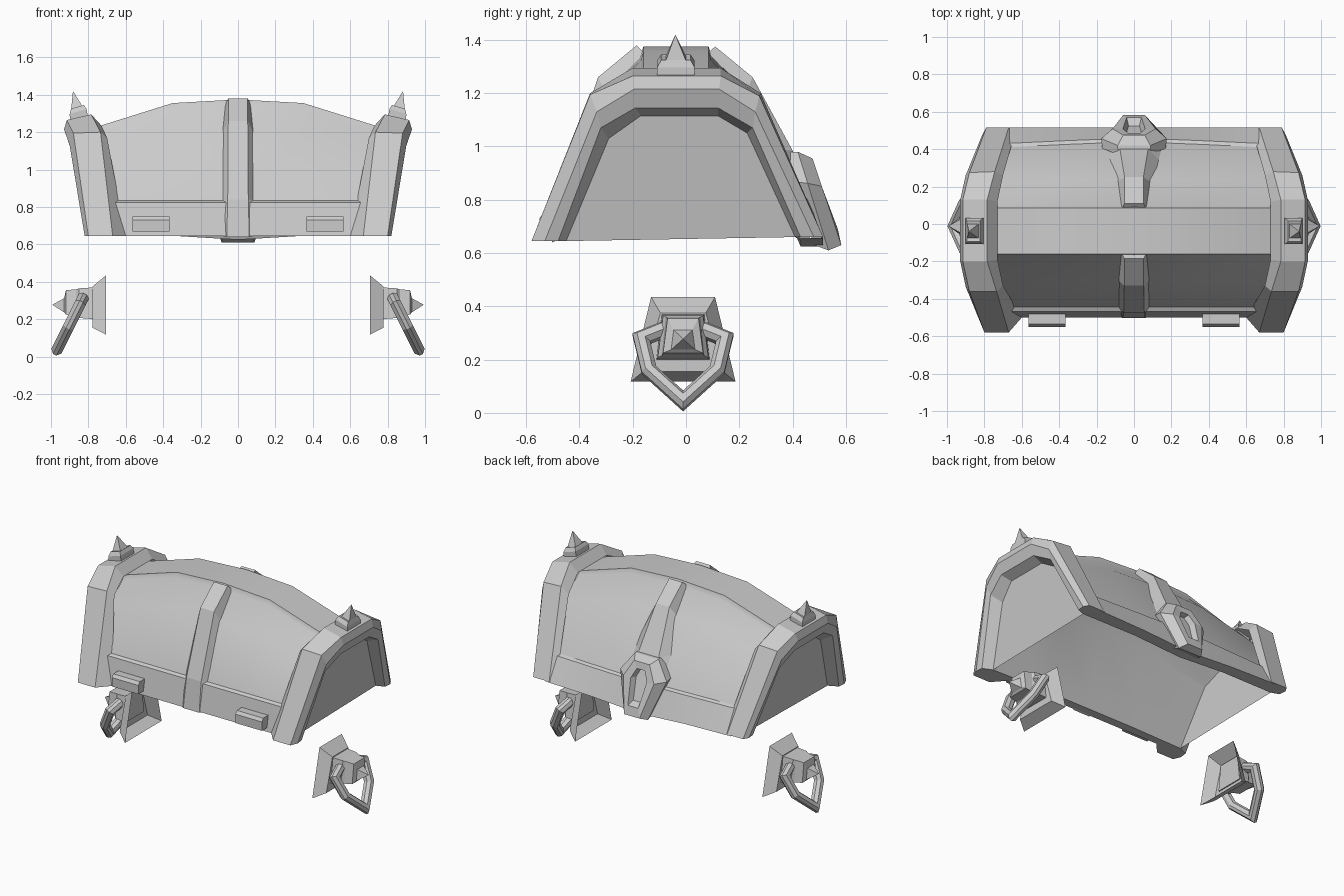
import bpy, bmesh
from mathutils import Vector

if "Cube" in bpy.data.objects:
    bpy.data.objects.remove(bpy.data.objects["Cube"])


def loft(name, rings, closed=True, caps=(True, True), loop=False, extra=None):
    """Skin a list of equal-length point rings; extra(verts, bm) may add faces."""
    bm = bmesh.new()
    v = [[bm.verts.new(p) for p in r] for r in rings]
    n = len(rings[0])
    pairs = list(zip(v, v[1:])) + ([(v[-1], v[0])] if loop else [])
    for a, b in pairs:
        for i in range(n if closed else n - 1):
            j = (i + 1) % n
            bm.faces.new((a[i], a[j], b[j], b[i]))
    if caps[0]:
        bm.faces.new(v[0])
    if caps[1]:
        bm.faces.new(v[-1])
    if extra:
        extra(v, bm)
    bmesh.ops.remove_doubles(bm, verts=bm.verts, dist=0.0005)
    bmesh.ops.recalc_face_normals(bm, faces=bm.faces)
    me = bpy.data.meshes.new(name)
    bm.to_mesh(me)
    bm.free()
    ob = bpy.data.objects.new(name, me)
    bpy.context.collection.objects.link(ob)
    return ob


def flip(rings, s):
    return [[(x * s, y, z) for x, y, z in r] for r in rings]


def soften(ob, angle=0.6):
    bpy.ops.object.select_all(action='DESELECT')
    ob.select_set(True)
    bpy.context.view_layer.objects.active = ob
    bpy.ops.object.shade_smooth_by_angle(angle=angle)


SIDES = ((1, "right"), (-1, "left"))

# Lid body: arched profile with bottom rims, recessed panels and a raised crown
OUTER = [(-.50, .645), (-.468, .825), (-.445, .835), (-.31, 1.20), (-.17, 1.34), (-.16, 1.375),
         (.085, 1.375), (.095, 1.34), (.235, 1.205), (.41, .815), (.43, .805), (.515, .655)]
INNER = [(-.44, .645), (-.29, 1.13), (-.16, 1.29), (.10, 1.29), (.22, 1.13), (.43, .655)]
# recessed end panel outline (x, y, z), right side
PANEL = [(.75, -.45, .645), (.81, -.29, 1.03), (.84, -.17, 1.115),
         (.84, .12, 1.115), (.81, .23, 1.05), (.75, .41, .66)]
STATIONS = [(-.75, .80), (-.35, .973), (0, 1), (.35, .973), (.75, .80)]


def section(profile, x, s):
    pts = []
    for y, z in profile:
        if z > .9:
            z = .65 + (z - .65) * s
        elif y > .42 and z < .7:          # back lower edge sags in the middle
            z -= max(0, .03 - abs(x) * .06)
        elif .4 < y and z > .7:           # back panel bows outwards
            y += .03 * (1 - abs(x) / .75)
        pts.append((x if abs(x) < .7 or z > .9 else x * .93, y, z))
    return pts


soften(loft("lid_shell", [section(OUTER, *s) for s in STATIONS], closed=False, caps=(False, False)))
inner = [section(INNER, *s) for s in STATIONS]
inner[0], inner[-1] = flip([PANEL], -1)[0], PANEL
soften(loft("lid_lining", inner, closed=False, caps=(False, False)), .4)
for row, side in ((0, "front"), (-1, "back")):
    loft("lid_bottom_edge_" + side,
         [[section(OUTER, *s)[row], r[row]] for s, r in zip(STATIONS, inner)],
         closed=False, caps=(False, False))

# End frames: bevelled arches with recessed side panels
FRAME = [
    [(.60, -.50, .645), (.70, -.33, 1.17), (.73, -.19, 1.235), (.73, .12, 1.235), (.70, .262, 1.15), (.635, .49, .66)],
    [(.67, -.58, .645), (.735, -.36, 1.20), (.785, -.20, 1.295), (.785, .13, 1.295), (.745, .28, 1.20), (.67, .515, .66)],
    [(.80, -.58, .645), (.88, -.36, 1.195), (.915, -.20, 1.265), (.915, .13, 1.265), (.88, .275, 1.19), (.79, .515, .66)],
    [(.82, -.53, .645), (.90, -.335, 1.13), (.93, -.195, 1.215), (.93, .125, 1.215), (.90, .26, 1.13), (.81, .48, .66)],
    [(.815, -.48, .645), (.88, -.32, 1.07), (.905, -.19, 1.145), (.905, .12, 1.145), (.88, .25, 1.07), (.805, .43, .66)],
    PANEL]


def feet(v, bm):
    bm.faces.new([r[0] for r in v])
    bm.faces.new([r[-1] for r in v])


for s, side in SIDES:
    loft("end_frame_" + side, flip(FRAME, s), closed=False, caps=(False, True), extra=feet)


# Centre straps: raised ribs with sloped sides, pointed where they meet the crown
def strap(name, path):
    """path: (base y, base z, top y, top z, base half width, top half width)"""
    loft(name, [[(-wb, yb, zb), (-wt, yt, zt), (wt, yt, zt), (wb, yb, zb)]
                for yb, zb, yt, zt, wb, wt in path])


strap("front_strap", [(-.49, .645, -.503, .64, .085, .06), (-.44, .835, -.475, .84, .085, .055),
                      (-.30, 1.195, -.33, 1.26, .085, .052), (-.15, 1.345, -.185, 1.38, .07, .052)])
strap("back_strap", [(.08, 1.35, .11, 1.375, .065, .05), (.225, 1.20, .25, 1.26, .09, .05),
                     (.325, .99, .40, .985, .15, .075), (.43, .80, .47, .80, .17, .09)])

# Lock on the back: bevelled hexagonal plate with a recessed keyhole
HEX = [(-.5, 1), (.5, 1), (1, .68), (.5, 0), (-.5, 0), (-1, .68)]
KEY = [(-.5, 1), (.5, 1), (1, .72), (.65, 0), (-.65, 0), (-1, .72)]


def lock_ring(shape, w, bottom, top):
    return [(u * w, bottom[0] + (top[0] - bottom[0]) * t, bottom[1] + (top[1] - bottom[1]) * t)
            for u, t in shape]


loft("lock_plate", [lock_ring(HEX, .17, (.48, .63), (.37, .98)),
                    lock_ring(HEX, .175, (.535, .61), (.42, .98)),
                    lock_ring(HEX, .115, (.583, .63), (.475, .955)),
                    lock_ring(KEY, .06, (.57, .69), (.485, .91)),
                    lock_ring(KEY, .045, (.525, .71), (.45, .90))])


# Corner spikes: small block topped by a pyramid
def rect(cx, cy, z, hx, hy, tilt=0):
    return [(cx + a * hx, cy + b * hy, z + a * hx * tilt)
            for a, b in ((-1, -1), (1, -1), (1, 1), (-1, 1))]


SPIKE = [rect(.85, -.038, 1.265, .048, .07, -.3), rect(.855, -.038, 1.31, .045, .07, -.3),
         rect(.858, -.038, 1.335, .035, .055, -.3), rect(.862, -.038, 1.33, .03, .038, -.3),
         rect(.882, -.04, 1.418, .0008, .0008)]
for s, side in SIDES:
    loft("corner_spike_" + side, flip(SPIKE, s))

# Hinge blocks on the front rim
for s, side in SIDES:
    block = [[(x, -.47, .67), (x, -.55, .67), (x, -.55, .73), (x, -.535, .75), (x, -.46, .75)]
             for x in (.365, .565)]
    loft("hinge_block_" + side, flip(block, s))


# Side handles: hollow tapered plate, stepped boss with spike, pointed ring
def trap(x, top, bottom, zt, zb, cy=-.011):
    return [(x, cy - top, zt), (x, cy + top, zt), (x, cy + bottom, zb), (x, cy - bottom, zb)]


PLATE = [trap(.705, .12, .197, .435, .117), trap(.778, .085, .15, .375, .155)]
BOSS = [trap(.77, .08, .10, .37, .20), trap(.85, .075, .095, .365, .207),
        trap(.865, .065, .08, .36, .215), trap(.92, .058, .075, .355, .225),
        trap(.93, .035, .045, .312, .237), trap(.992, .0008, .0008, .278, .2765)]
LINK = [(0, .01), (.155, .15), (.19, .295), (.09, .335), (-.09, .335), (-.19, .295), (-.155, .15)]


def link_ring(scale, off):
    n = Vector((.89, 0, .45)) * off
    pts = []
    for y, z in LINK:
        z = .21 + (z - .21) * scale
        pts.append(tuple(Vector((.815 + (.34 - z) * .5, y * scale - .011, z)) + n))
    return pts


RING = [link_ring(*k) for k in ((1, .01), (.91, .03), (.75, .03), (.65, .01),
                                (.65, -.015), (.78, -.03), (.9, -.03), (1, -.01))]
for s, side in SIDES:
    loft("handle_plate_" + side, flip(PLATE, s), caps=(False, True))
    loft("handle_boss_" + side, flip(BOSS, s))
    loft("handle_ring_" + side, flip(RING, s), caps=(False, False), loop=True)
